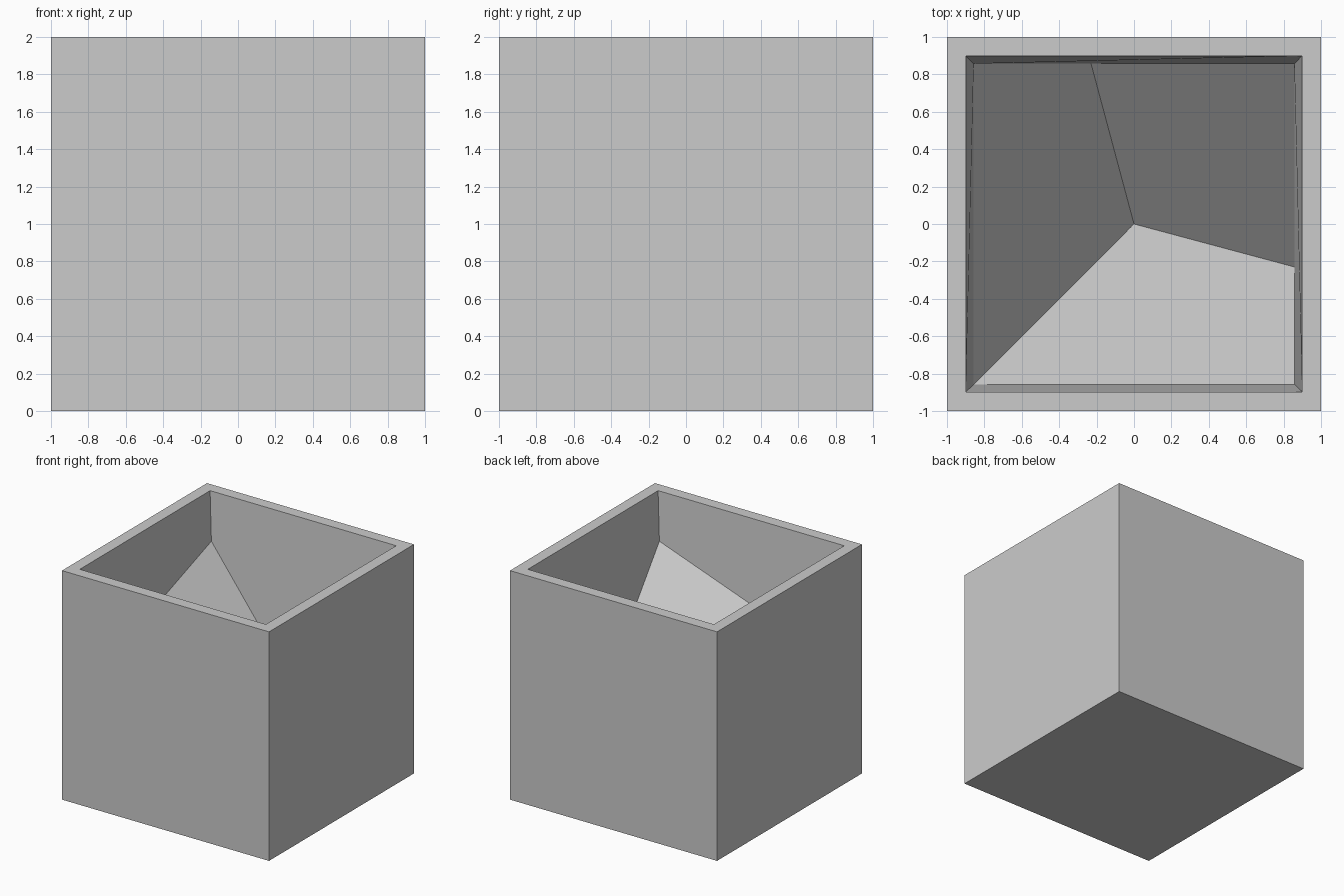
import bpy
import bmesh
from math import cos, sin, tan, radians

old = bpy.data.objects.get("Cube")
if old:
    bpy.data.objects.remove(old, do_unlink=True)

SIZE = 2.0
WALL = SIZE / 14
H = SIZE / 2 - WALL      # half width of the cavity
SLOPE = 1.374            # steepness of the three floor planes
UPHILL = [radians(a) for a in (45, 165, 285)]

grey = bpy.data.materials.new("light grey")
grey.use_nodes = True
colour = (0.6, 0.6, 0.6, 1)
grey.diffuse_color = colour
grey.node_tree.nodes["Principled BSDF"].inputs["Base Color"].default_value = colour


def floor_height(x, y):
    """Height of the three-sided pit, lowest at the centre."""
    return WALL + SLOPE * max(x * cos(a) + y * sin(a) for a in UPHILL)


bm = bmesh.new()

# Outer block with its top opened to a rim
bmesh.ops.create_cube(bm, size=SIZE)
bmesh.ops.translate(bm, verts=bm.verts, vec=(0, 0, SIZE / 2))
top = max(bm.faces, key=lambda f: f.calc_center_median().z)
bmesh.ops.inset_region(bm, faces=[top], thickness=WALL)
rim = list(top.verts)
bmesh.ops.delete(bm, geom=[top], context='FACES_ONLY')

# Outline of the pit floor, with the points where its creases meet the walls
crease = -H * tan(radians(15))
outline = [(-H, -H), (H, -H), (H, crease), (H, H), (crease, H), (-H, H)]
ring = [bm.verts.new((x, y, floor_height(x, y))) for x, y in outline]
centre = bm.verts.new((0, 0, WALL))


def rim_above(v):
    return min(rim, key=lambda r: (r.co.xy - v.co.xy).length)


# Inner walls
for ids in ((0, 1), (1, 2, 3), (3, 4, 5), (5, 0)):
    base = [ring[i] for i in ids]
    bm.faces.new(base + [rim_above(base[-1]), rim_above(base[0])])

# Three sloping floor planes
for start in (0, 2, 4):
    bm.faces.new([ring[(start + k) % 6] for k in range(3)] + [centre])

bmesh.ops.recalc_face_normals(bm, faces=bm.faces)
mesh = bpy.data.meshes.new("hollow_block")
bm.to_mesh(mesh)
bm.free()
mesh.materials.append(grey)
block = bpy.data.objects.new("hollow_block", mesh)
bpy.context.collection.objects.link(block)
